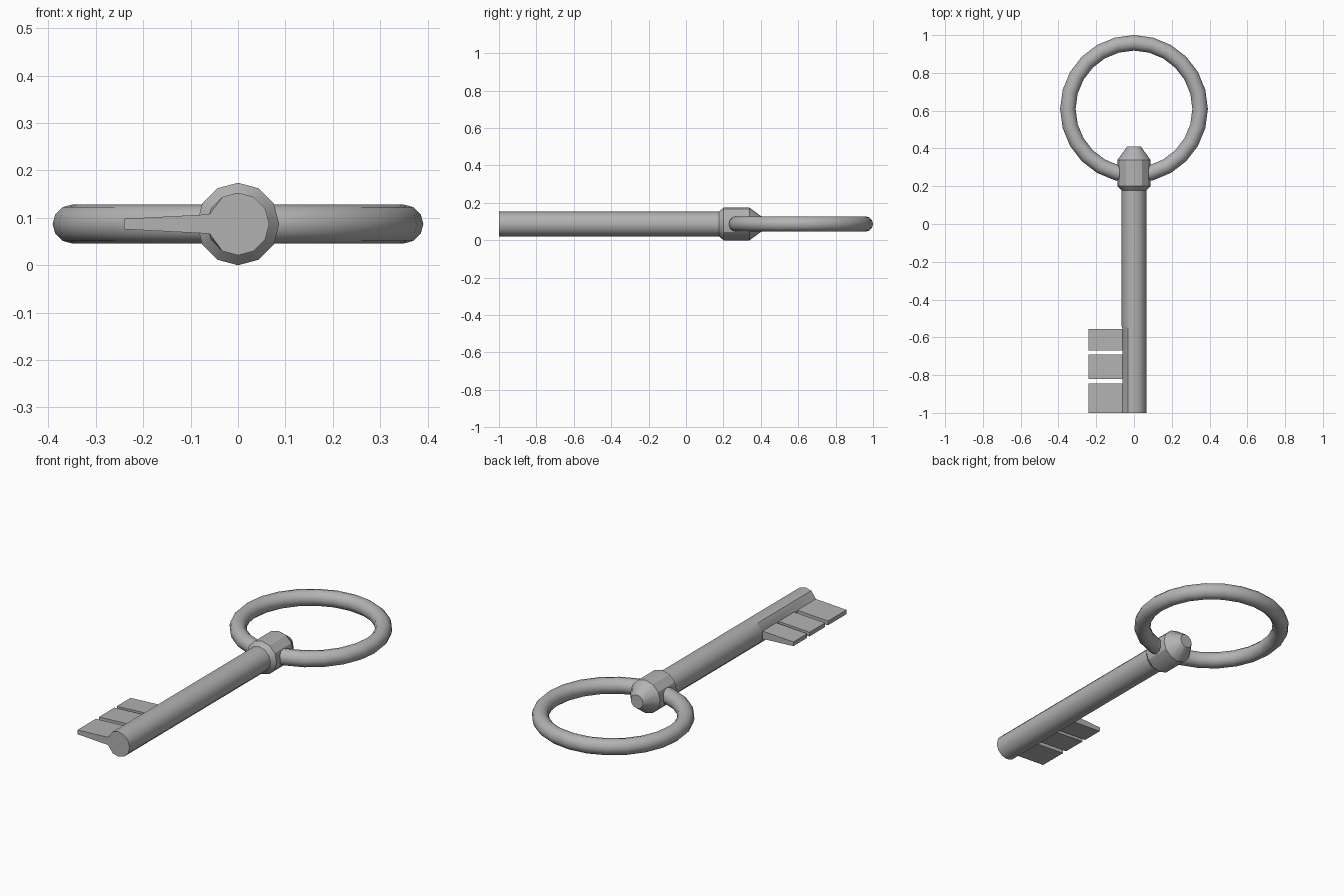
import bpy, bmesh, math
from mathutils import Vector

cube = bpy.data.objects.get("Cube")
if cube:
    bpy.data.objects.remove(cube, do_unlink=True)

AXIS_Z = 0.087   # height of the key's long axis
SIDES = 12

metal = bpy.data.materials.new("grey_metal")
metal.use_nodes = True
colour = (0.45, 0.45, 0.45, 1)
metal.diffuse_color = colour
metal.node_tree.nodes["Principled BSDF"].inputs["Base Color"].default_value = colour


def finish(name, bm, angle=35):
    bmesh.ops.recalc_face_normals(bm, faces=bm.faces)
    mesh = bpy.data.meshes.new(name)
    bm.to_mesh(mesh)
    bm.free()
    mesh.materials.append(metal)
    obj = bpy.data.objects.new(name, mesh)
    bpy.context.collection.objects.link(obj)
    bpy.ops.object.select_all(action="DESELECT")
    obj.select_set(True)
    bpy.context.view_layer.objects.active = obj
    bpy.ops.object.shade_smooth_by_angle(angle=math.radians(angle))
    return obj


def lathe(profile):
    """Capped solid of (y, radius) rings around the key's long axis."""
    bm = bmesh.new()
    rings = []
    for y, r in profile:
        angles = [math.tau * i / SIDES for i in range(SIDES)]
        rings.append([bm.verts.new((r * math.cos(a), y, AXIS_Z + r * math.sin(a)))
                      for a in angles])
    for a, b in zip(rings, rings[1:]):
        for i in range(SIDES):
            j = (i + 1) % SIDES
            bm.faces.new((a[i], a[j], b[j], b[i]))
    bm.faces.new(rings[0])
    bm.faces.new(rings[-1])
    return bm


# Shaft, pinched slightly where the bit joins it
bm = lathe([(-1, 0.066), (-0.555, 0.066), (-0.54, 0.066), (0.2, 0.066)])
for v in bm.verts:
    if v.co.y < -0.55 and v.co.x < -0.05:
        v.co.x = -0.06
        v.co.z = AXIS_Z + (v.co.z - AXIS_Z) * 0.62
finish("shaft", bm)

# Collar that holds the ring
finish("collar", lathe([(0.175, 0.064), (0.2, 0.087), (0.34, 0.087), (0.41, 0.036)]), 30)

# Tapered teeth of the bit
for n, (y0, y1) in enumerate([(-1, -0.845), (-0.82, -0.69), (-0.67, -0.555)], 1):
    bm = bmesh.new()
    section = [(-0.24, -0.011), (-0.05, -0.021), (-0.05, 0.021), (-0.24, 0.011)]
    face = bm.faces.new([bm.verts.new((x, y0, AXIS_Z + z)) for x, z in section])
    out = bmesh.ops.extrude_face_region(bm, geom=[face])["geom"]
    bmesh.ops.translate(bm, vec=Vector((0, y1 - y0, 0)),
                        verts=[g for g in out if isinstance(g, bmesh.types.BMVert)])
    # The extrusion keeps its starting face, so the tooth is closed
    finish(f"bit_tooth_{n}", bm)

# Ring handle
bpy.ops.mesh.primitive_torus_add(major_segments=24, minor_segments=SIDES,
                                 major_radius=0.35, minor_radius=0.041,
                                 location=(0, 0.609, AXIS_Z))
ring = bpy.context.object
ring.name = "ring_handle"
ring.data.materials.append(metal)
bpy.ops.object.shade_smooth_by_angle(angle=math.radians(35))
